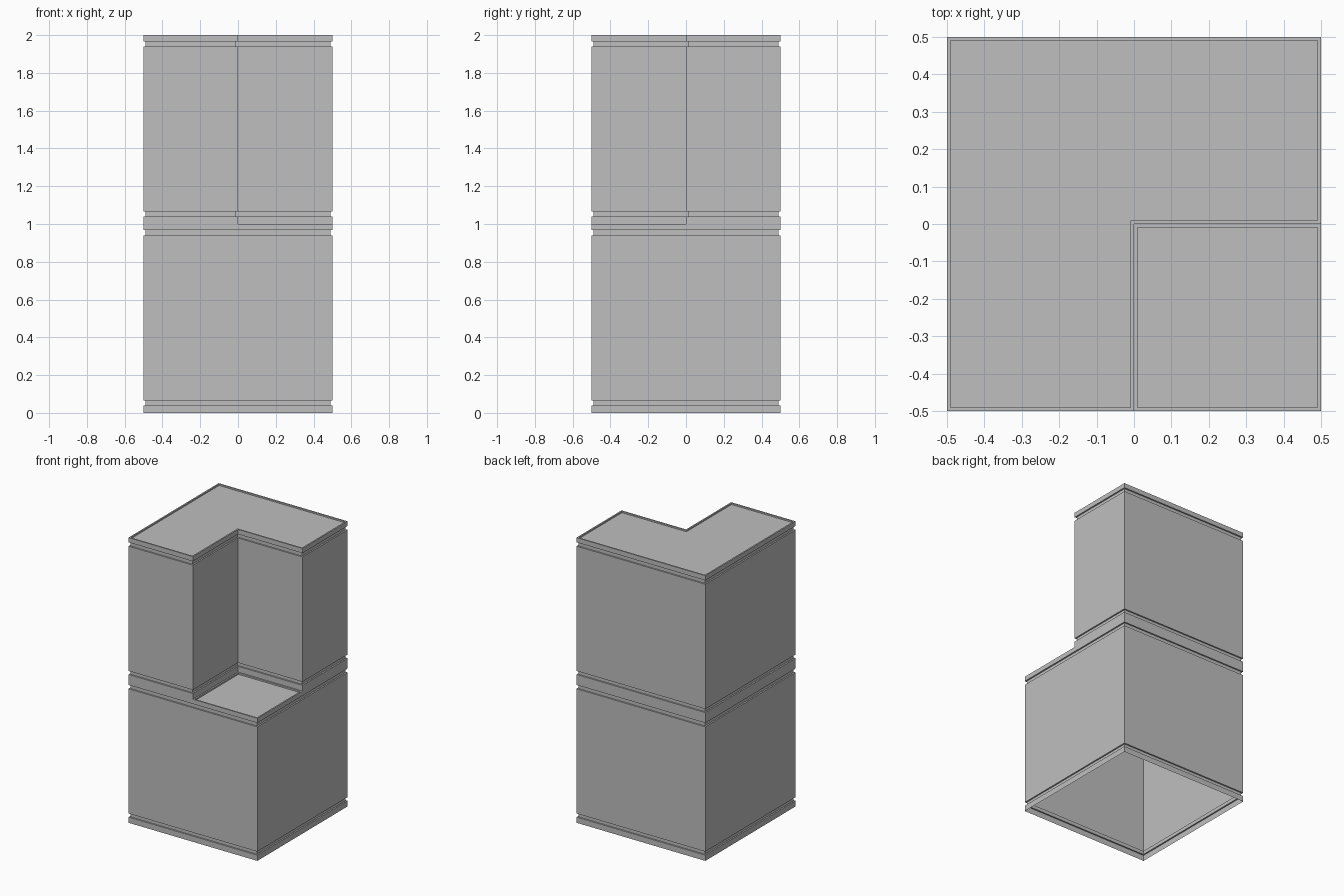
import bpy
import bmesh
from mathutils import Vector

cube = bpy.data.objects.get("Cube")
if cube:
    bpy.data.objects.remove(cube, do_unlink=True)

GREY = (0.52, 0.52, 0.52, 1.0)
grey = bpy.data.materials.new("plain_grey")
grey.use_nodes = True
grey.diffuse_color = GREY
grey.node_tree.nodes["Principled BSDF"].inputs["Base Color"].default_value = GREY

H = 0.5      # half width of the block
IN = 0.01    # depth of grooves and width of rims


def inset_outline(outline, amount):
    """Move a counter-clockwise right-angled outline inwards."""
    result = []
    for i, p in enumerate(outline):
        a = (p - outline[i - 1]).normalized()
        b = (outline[(i + 1) % len(outline)] - p).normalized()
        result.append(p + amount * Vector((-a.y - b.y, a.x + b.x)))
    return result


def shell(name, corners, profile, capped):
    """Stack inset copies of an outline along (height, inset) steps."""
    outline = [Vector(c) for c in corners]
    bm = bmesh.new()
    rings = [[bm.verts.new((p.x, p.y, z)) for p in inset_outline(outline, d)]
             for z, d in profile]
    for low, high in zip(rings, rings[1:]):
        for i in range(len(low)):
            j = (i + 1) % len(low)
            bm.faces.new((low[i], low[j], high[j], high[i]))
    if capped:
        bm.faces.new(rings[-1])
    mesh = bpy.data.meshes.new(name)
    bm.to_mesh(mesh)
    bm.free()
    mesh.materials.append(grey)
    obj = bpy.data.objects.new(name, mesh)
    bpy.context.collection.objects.link(obj)
    return obj


def storey(base):
    """One storey wall: plain bands at both ends, each beside a groove."""
    steps = [(0, 0)]
    for low, high in ((0.04, 0.065), (0.94, 0.967)):
        steps += [(low, 0), (low, IN), (high, IN), (high, 0)]
    return [(base + z, d) for z, d in steps + [(1, 0)]]


def rim(z):
    """Narrow raised edge around a slightly sunken roof."""
    return [(z, 0), (z, IN), (z - IN, IN)]


square = [(-H, -H), (H, -H), (H, H), (-H, H)]
l_shape = [(-H, -H), (0, -H), (0, 0), (H, 0), (H, H), (-H, H)]
corner = [(0, -H), (H, -H), (H, 0), (0, 0)]

# Lower storey, open underneath
shell("lower_walls", square, storey(0), False)
# Upper storey with the front left corner missing
shell("upper_walls_and_roof", l_shape, storey(1) + rim(2)[1:], True)
# Terrace in the missing corner
shell("corner_terrace", corner, rim(1), True)
